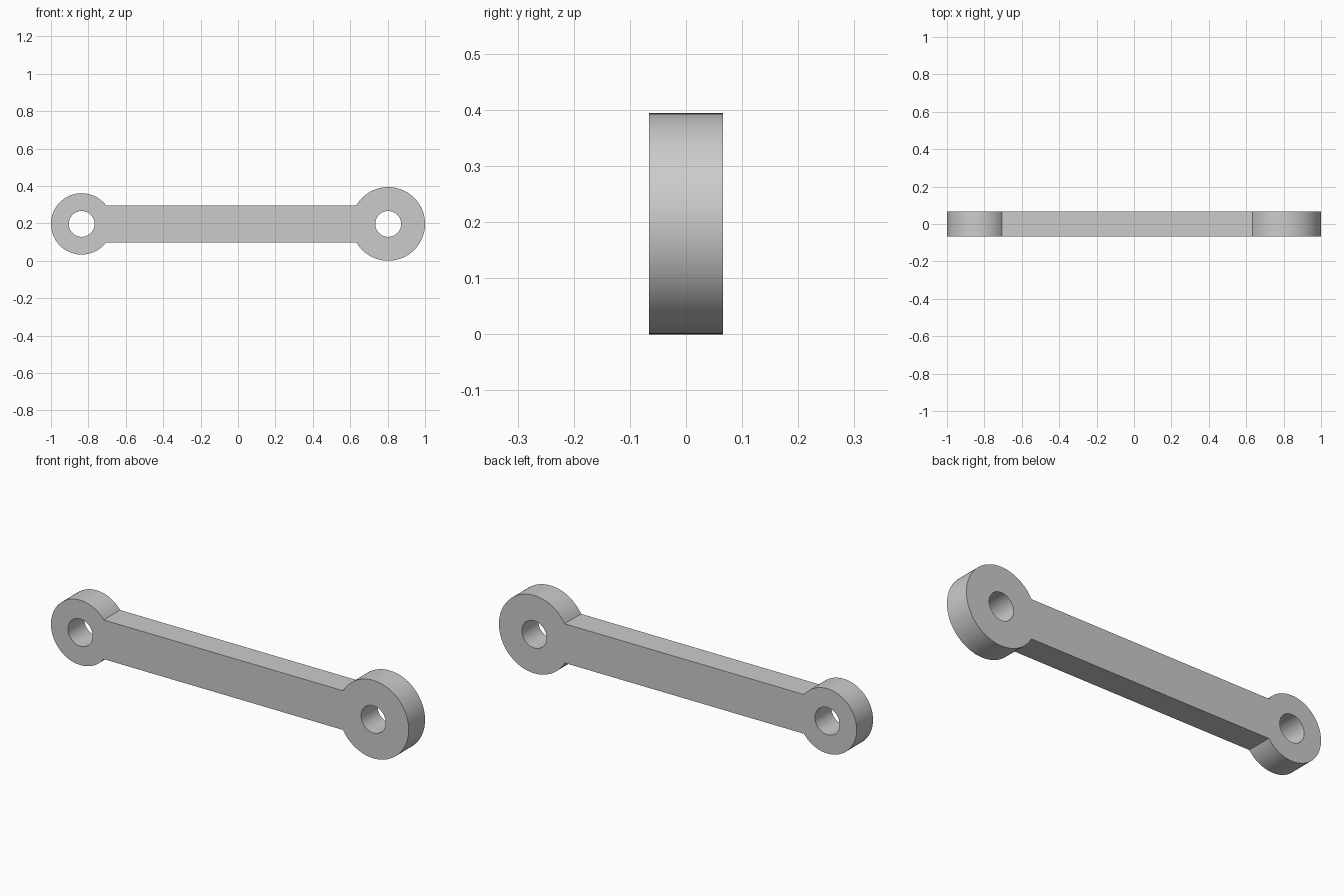
import bpy, bmesh, math
from mathutils import Vector

cube = bpy.data.objects.get("Cube")
if cube:
    bpy.data.objects.remove(cube, do_unlink=True)

BIG_R, SMALL_R, HOLE_R = 0.197, 0.164, 0.069
BAR_HALF, DEPTH, MID_Z = 0.099, 0.131, 0.197
BIG_X, SMALL_X = 1 - BIG_R, SMALL_R - 1


def arc(cx, radius, start, end, steps):
    """Points along an arc in the front plane."""
    angles = [start + (end - start) * i / steps for i in range(steps + 1)]
    return [Vector((cx + radius * math.cos(a), -DEPTH / 2,
                    MID_Z + radius * math.sin(a))) for a in angles]


def add_loop(bm, points):
    verts = [bm.verts.new(p) for p in points]
    return [bm.edges.new((v, verts[i - 1])) for i, v in enumerate(verts)]


# Outline: two round ends, joined by the straight bar edges
big_a = math.asin(BAR_HALF / BIG_R)
small_a = math.asin(BAR_HALF / SMALL_R)
outline = arc(BIG_X, BIG_R, big_a - math.pi, math.pi - big_a, 80)
outline += arc(SMALL_X, SMALL_R, small_a, 2 * math.pi - small_a, 80)

# Flat front face with a pin hole in each end
bm = bmesh.new()
edges = add_loop(bm, outline)
for cx in (BIG_X, SMALL_X):
    edges += add_loop(bm, arc(cx, HOLE_R, 0, 2 * math.pi, 64)[:-1])
bmesh.ops.triangle_fill(bm, edges=edges, use_beauty=True, normal=(0, -1, 0))

# Thickness
result = bmesh.ops.extrude_face_region(bm, geom=bm.faces[:], use_keep_orig=True)
moved = [g for g in result["geom"] if isinstance(g, bmesh.types.BMVert)]
bmesh.ops.translate(bm, verts=moved, vec=(0, DEPTH, 0))
bmesh.ops.recalc_face_normals(bm, faces=bm.faces[:])

mesh = bpy.data.meshes.new("connecting_link")
bm.to_mesh(mesh)
bm.free()
link = bpy.data.objects.new("connecting_link", mesh)
bpy.context.collection.objects.link(link)

# Plain grey
grey = bpy.data.materials.new("grey")
grey.use_nodes = True
colour = (0.6, 0.6, 0.6, 1)
grey.diffuse_color = colour
grey.node_tree.nodes["Principled BSDF"].inputs["Base Color"].default_value = colour
mesh.materials.append(grey)

# Round walls smooth, corners sharp
bpy.ops.object.select_all(action="DESELECT")
link.select_set(True)
bpy.context.view_layer.objects.active = link
bpy.ops.object.shade_smooth_by_angle(angle=math.radians(30))
